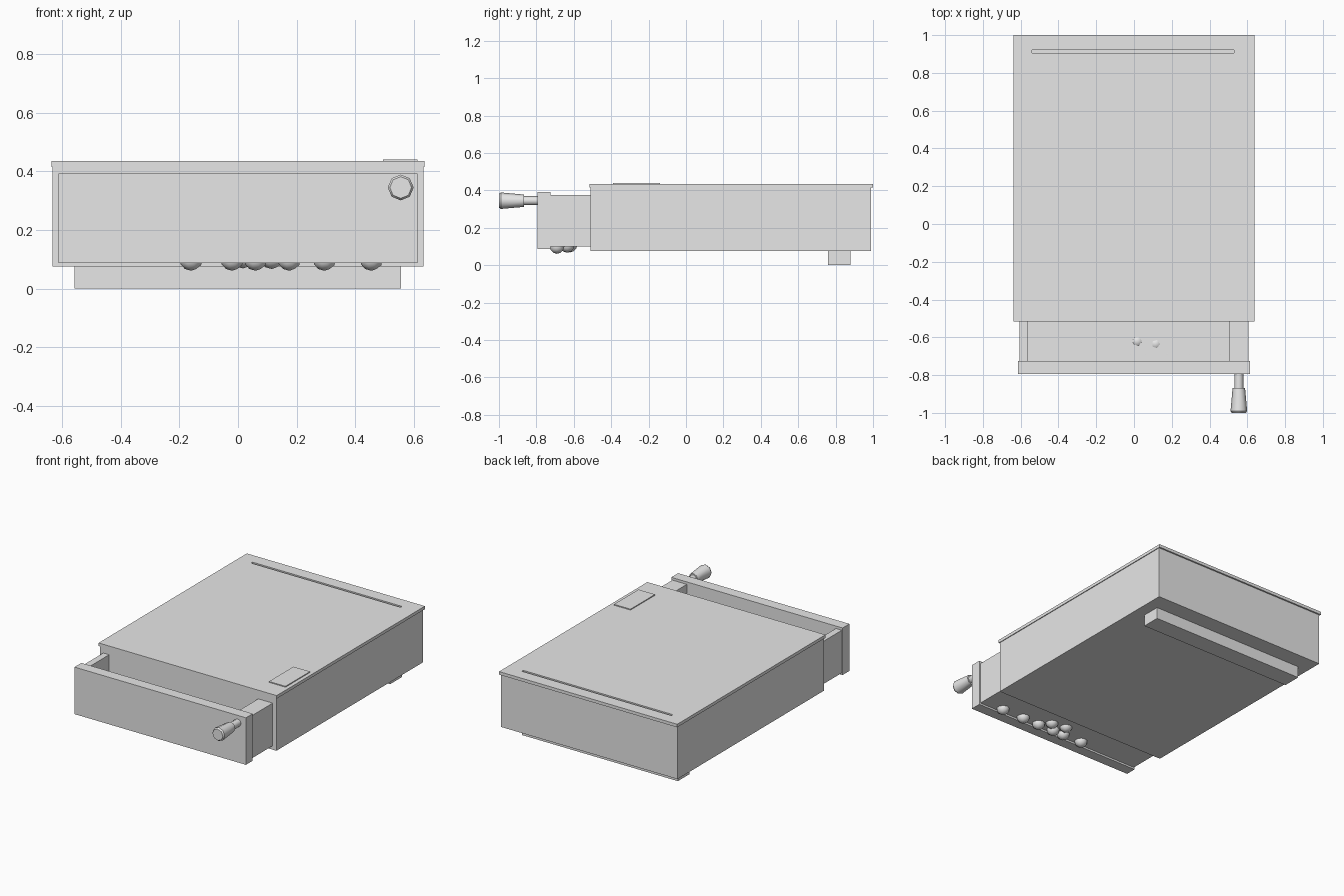
import bpy
import math
from mathutils import Vector

cube = bpy.data.objects.get("Cube")
if cube:
    bpy.data.objects.remove(cube, do_unlink=True)

grey = bpy.data.materials.new("plain light grey")
grey.use_nodes = True
grey.diffuse_color = (0.8, 0.8, 0.8, 1)
grey.node_tree.nodes["Principled BSDF"].inputs["Base Color"].default_value = (0.8, 0.8, 0.8, 1)


def finish(name):
    obj = bpy.context.object
    obj.name = name
    obj.data.materials.append(grey)
    return obj


def box(name, x, y, z):
    """Box between the given (low, high) limits on each axis."""
    lo, hi = Vector((x[0], y[0], z[0])), Vector((x[1], y[1], z[1]))
    bpy.ops.mesh.primitive_cube_add(size=1, location=(lo + hi) / 2)
    obj = finish(name)
    for v in obj.data.vertices:
        v.co *= hi - lo
    return obj


def rod(name, x, z, front, back, r_front, r_back):
    """Eight-sided tapered rod running along y."""
    bpy.ops.mesh.primitive_cone_add(
        vertices=8, radius1=r_front, radius2=r_back, depth=back - front,
        location=(x, (front + back) / 2, z), rotation=(-math.pi / 2, 0, 0))
    obj = finish(name)
    bpy.ops.object.shade_smooth_by_angle(angle=math.radians(50))
    return obj


# Case, lid and rear foot
case = box("case", (-0.632, 0.632), (-0.51, 0.99), (0.075, 0.415))
lid = box("lid", (-0.637, 0.637), (-0.515, 1.0), (0.415, 0.435))
box("rear_foot", (-0.558, 0.556), (0.76, 0.88), (0, 0.076))
box("lid_plate", (0.495, 0.613), (-0.39, -0.14), (0.434, 0.441))

# Long slot through the lid into the case
cutter = box("slot_cutter", (-0.54, 0.53), (0.905, 0.92), (0.34, 0.5))
cutter.hide_render = True
cutter.hide_viewport = True
for part in (case, lid):
    cut = part.modifiers.new("slot", "BOOLEAN")
    cut.operation = "DIFFERENCE"
    cut.solver = "EXACT"
    cut.object = cutter

# Open drawer
box("drawer_front", (-0.613, 0.613), (-0.795, -0.725), (0.088, 0.392))
box("drawer_right_side", (-0.607, -0.565), (-0.726, -0.5), (0.1, 0.376))
box("drawer_left_side", (0.502, 0.605), (-0.726, -0.5), (0.1, 0.376))
box("drawer_floor", (-0.566, 0.503), (-0.726, -0.5), (0.1, 0.14))

# Handle
rod("handle_stem", 0.555, 0.345, -0.88, -0.794, 0.024, 0.024)
rod("handle_grip", 0.555, 0.345, -0.99, -0.867, 0.044, 0.033)
rod("handle_end", 0.555, 0.345, -1.0, -0.99, 0.037, 0.044)

# Small balls set in the drawer floor
balls = [(x, -0.69, 0.101) for x in (-0.16, -0.02, 0.06, 0.175, 0.295, 0.455)]
balls += [(0.017, -0.62, 0.109), (0.115, -0.635, 0.107)]
for i, place in enumerate(balls):
    bpy.ops.mesh.primitive_ico_sphere_add(subdivisions=2, radius=0.04, location=place)
    finish(f"ball_{i + 1}")
    bpy.ops.object.shade_smooth()
